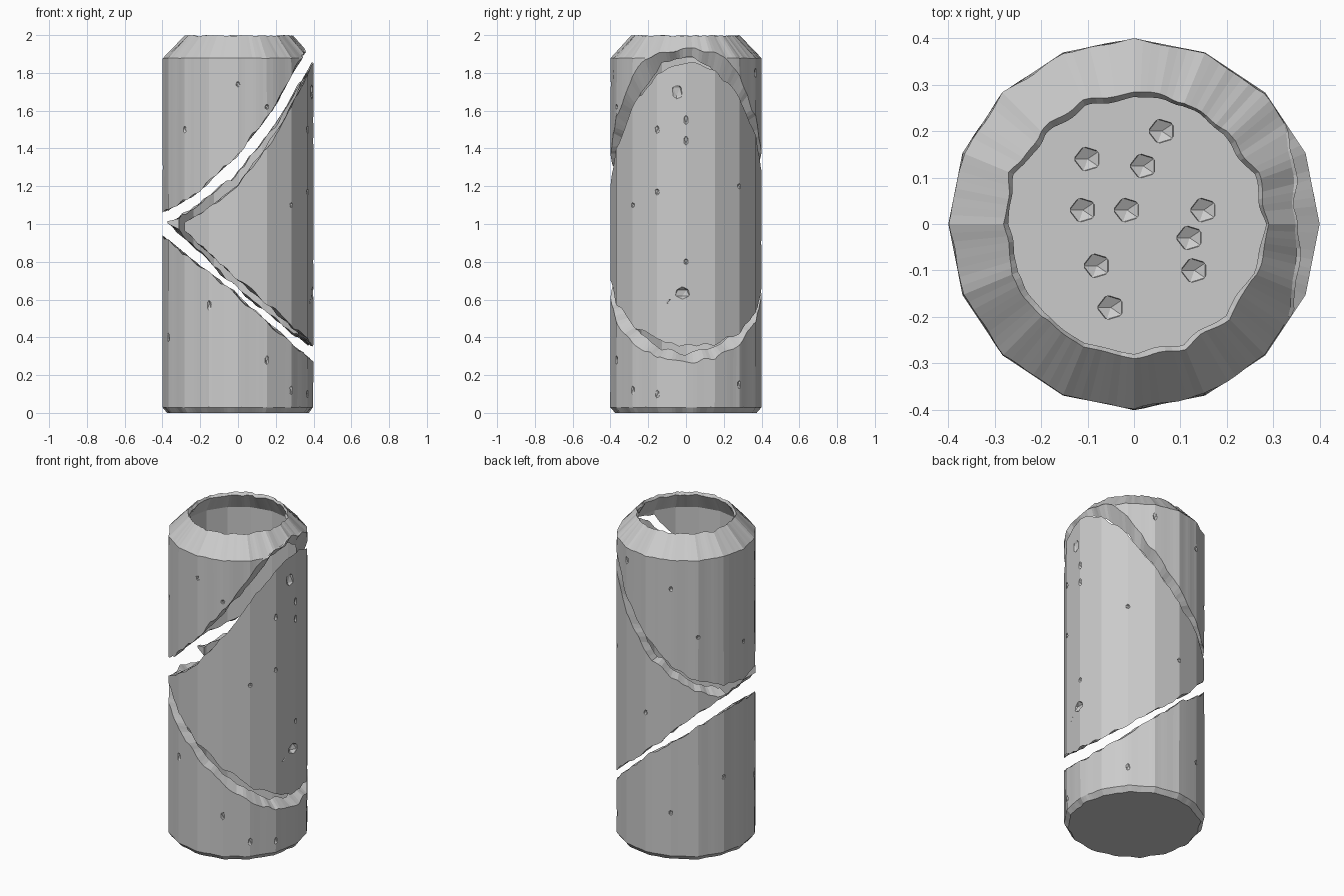
import bpy, bmesh, math, random
from mathutils import Vector, noise

if "Cube" in bpy.data.objects:
    bpy.data.objects.remove(bpy.data.objects["Cube"])

random.seed(4)
SIDES, SUB = 16, 8
N = SIDES * SUB


def direction(i):
    # point on the unit 16-gon
    k, t = divmod(i, SUB)
    a, b = (2 * math.pi * (k + j) / SIDES for j in (0, 1))
    return Vector((math.cos(a), math.sin(a), 0)).lerp(Vector((math.cos(b), math.sin(b), 0)), t / SUB)


def lerp_table(table, x):
    for (x0, y0), (x1, y1) in zip(table, table[1:]):
        if x <= x1 or (x1, y1) == table[-1]:
            return y0 + (y1 - y0) * (x - x0) / (x1 - x0)


def rough(p, amount, scale=16):
    return amount * noise.noise(p * scale)


OUTER = [(0, 0.378), (0.025, 0.4), (1.88, 0.4), (2.0, 0.29)]
INNER = [(0, 0.335), (1.86, 0.335), (1.88, 0.335), (2.0, 0.272)]


def cut_point(d, profile, table, tilt=0.0):
    # where a slanted break meets the wall
    z = 1.0
    for _ in range(30):
        r = lerp_table(profile, z)
        z += 0.5 * (lerp_table(table, d.x * r) + tilt * d.y * r - z)
    z += rough(Vector((d.x * r, d.y * r, z)), 0.02)
    z = min(z, 1.97)
    r = lerp_table(profile, z)
    return Vector((d.x * r, d.y * r, z))


def on_wall(d, profile, z, jitter=0.0):
    r = lerp_table(profile, z)
    p = Vector((d.x * r, d.y * r, z))
    r += rough(p, jitter) - jitter * 0.3
    return Vector((d.x * r, d.y * r, z - abs(rough(p, jitter, 21))))


def loft(name, sections, ring=True, loop=True):
    bm = bmesh.new()
    rows = [[bm.verts.new(p) for p in s] for s in sections]
    n, m = len(rows), len(rows[0])
    for i in range(n if ring else n - 1):
        a, b = rows[i], rows[(i + 1) % n]
        for j in range(m if loop else m - 1):
            k = (j + 1) % m
            bm.faces.new((a[j], b[j], b[k], a[k]))
    if not ring:
        bm.faces.new(rows[0])
        bm.faces.new(rows[-1][::-1])
    if not loop:
        bm.faces.new([r[0] for r in rows][::-1])
        bm.faces.new([r[-1] for r in rows])
    bmesh.ops.recalc_face_normals(bm, faces=bm.faces)
    me = bpy.data.meshes.new(name)
    bm.to_mesh(me)
    bm.free()
    ob = bpy.data.objects.new(name, me)
    bpy.context.collection.objects.link(ob)
    return ob


def chip(ob, spots):
    # shallow gouges: (position, size)
    bm = bmesh.new()
    for p, s in spots:
        res = bmesh.ops.create_icosphere(bm, subdivisions=1, radius=1)
        bmesh.ops.scale(bm, vec=Vector(s), verts=res["verts"])
        bmesh.ops.translate(bm, vec=Vector(p), verts=res["verts"])
    me = bpy.data.meshes.new(ob.name + "_chips")
    bm.to_mesh(me)
    bm.free()
    cutter = bpy.data.objects.new(ob.name + "_chips", me)
    bpy.context.collection.objects.link(cutter)
    mod = ob.modifiers.new("chips", "BOOLEAN")
    mod.object, mod.operation, mod.solver = cutter, "DIFFERENCE", "EXACT"
    cutter.hide_render = True
    cutter.hide_set(True)


def edge_spots(zones):
    # wear along the corner edges of the 16-gon
    out = []
    for corner, z in zones:
        a = 2 * math.pi * corner / SIDES
        out.append(((0.405 * math.cos(a), 0.405 * math.sin(a), z),
                    (0.016, 0.016, random.uniform(0.015, 0.035))))
    return out


# break lines as z over x
TOP_BREAK = [(-0.4, 1.06), (-0.2, 1.18), (0, 1.37), (0.2, 1.63), (0.35, 1.92), (0.4, 2.0)]
MID_TOP = [(-0.34, 1.0), (-0.2, 1.08), (0, 1.24), (0.2, 1.5), (0.4, 1.86)]
MID_BOTTOM = [(-0.34, 1.0), (0, 0.68), (0.4, 0.35)]
LOW_BREAK = [(-0.4, 0.93), (0, 0.62), (0.4, 0.26)]

# upper shell with bevelled open rim
sections = []
for i in range(N):
    d = direction(i)
    o, q = cut_point(d, OUTER, TOP_BREAK), cut_point(d, INNER, TOP_BREAK)
    sections.append([o, on_wall(d, OUTER, max(1.88, o.z + 0.005), 0.006),
                     on_wall(d, OUTER, 2.0, 0.014), on_wall(d, INNER, 1.985, 0.014),
                     on_wall(d, INNER, max(1.88, q.z + 0.005)), q])
upper = loft("upper_shell", sections)
chip(upper, edge_spots([(12, 1.74), (13, 1.62), (10, 1.5), (8, 1.3), (6, 1.4), (5, 1.7), (3, 1.8)]))

# middle wedge-shaped shell, ending in points near -x
sections = []
for i in range(-int(N * 135 / 360), int(N * 162 / 360) + 1):
    d = direction(i)
    s = []
    for prof in (OUTER, INNER):
        lo = cut_point(d, prof, MID_BOTTOM, -0.07)
        hi = cut_point(d, prof, MID_TOP, 0.09)
        if hi.z - lo.z < 0.012:
            mid = (hi.z + lo.z) / 2
            lo.z, hi.z = mid - 0.006, mid + 0.006
        s.append((lo, hi))
    sections.append([s[0][0], s[0][1], s[1][1], s[1][0]])
middle = loft("middle_shell", sections, ring=False)
chip(middle, [((0.4, -0.02, 0.635), (0.03, 0.045, 0.035)), ((0.4, -0.1, 0.59), (0.025, 0.035, 0.02)),
              ((0.4, -0.05, 1.7), (0.025, 0.035, 0.05))]
     + edge_spots([(0, 1.55), (0, 1.44), (0, 0.8), (15, 1.5), (15, 1.17), (2, 1.2), (14, 1.1), (4, 0.9)]))

# lower cup with floor
sections = []
for i in range(N):
    d = direction(i)
    foot = on_wall(d, OUTER, 0.0, 0.01)
    foot.z = 0
    sections.append([foot, on_wall(d, OUTER, 0.03, 0.004), cut_point(d, OUTER, LOW_BREAK),
                     cut_point(d, INNER, LOW_BREAK), d * 0.335 + Vector((0, 0, 0.06))])
lower = loft("lower_cup", sections, loop=False)
floor = [(-0.1, 0.14), (0.06, 0.2), (0.02, 0.125), (-0.015, 0.03), (-0.11, 0.03), (0.12, -0.03),
         (0.15, 0.03), (-0.08, -0.09), (-0.05, -0.18), (0.13, -0.1), (-0.24, -0.22), (0.25, -0.22)]
chip(lower, [((x, y, 0.065), (0.032, 0.03, 0.025)) for x, y in floor]
     + edge_spots([(11, 0.57), (13, 0.28), (14, 0.12), (9, 0.4), (7, 0.5), (5, 0.3), (15, 0.1), (2, 0.15)]))
